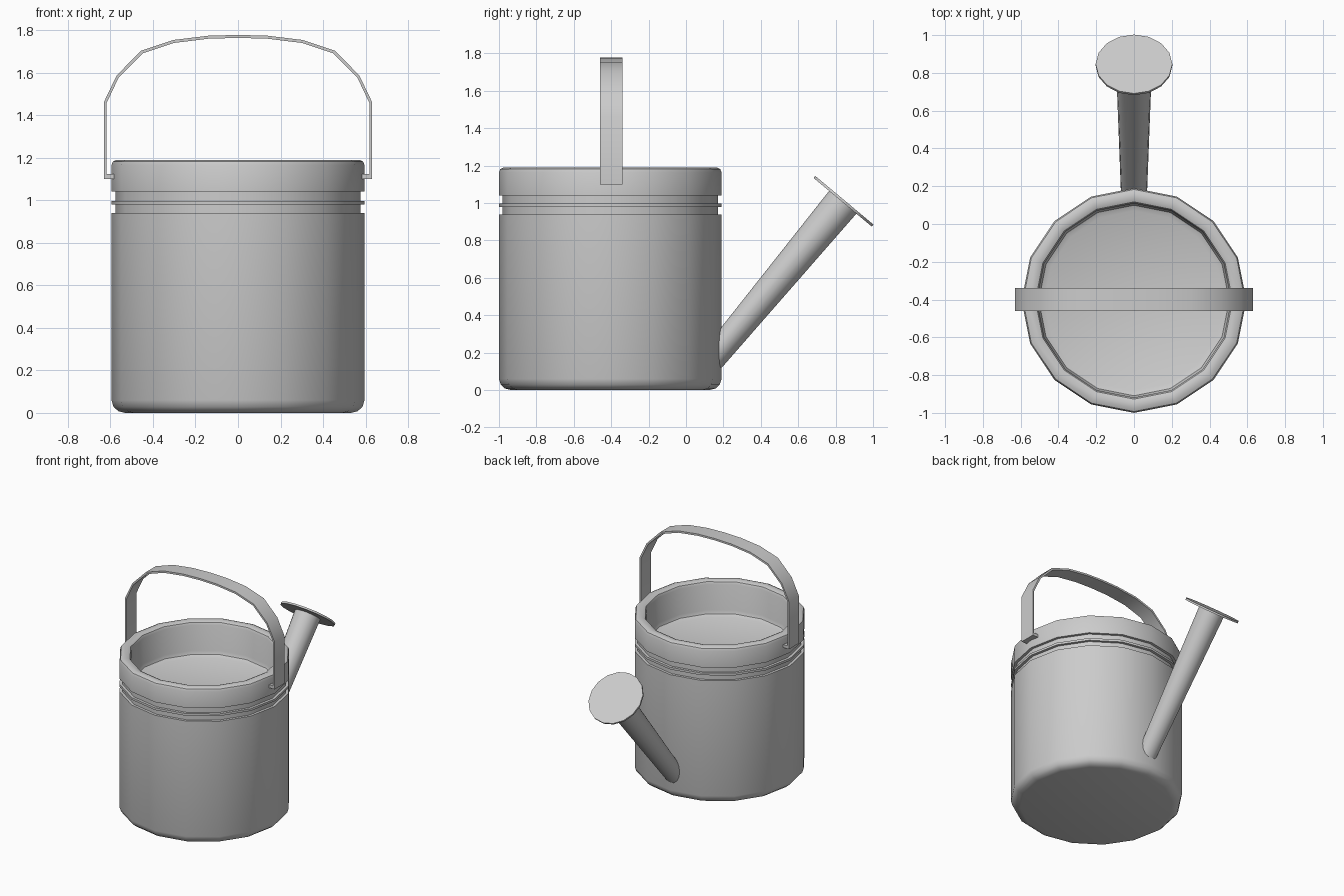
import bpy, bmesh, math
from mathutils import Vector

if "Cube" in bpy.data.objects:
    bpy.data.objects.remove(bpy.data.objects["Cube"])

SIDES = 16
BODY_Y = -0.405


def finish(name, bm, angle=35):
    bmesh.ops.recalc_face_normals(bm, faces=bm.faces)
    mesh = bpy.data.meshes.new(name)
    bm.to_mesh(mesh)
    bm.free()
    ob = bpy.data.objects.new(name, mesh)
    bpy.context.collection.objects.link(ob)
    bpy.ops.object.select_all(action='DESELECT')
    ob.select_set(True)
    bpy.context.view_layer.objects.active = ob
    bpy.ops.object.shade_smooth_by_angle(angle=math.radians(angle))
    return ob


def lathe(profile):
    """Closed solid of revolution about z from (radius, height) points."""
    bm = bmesh.new()
    rings = []
    for r, z in profile:
        rings.append([bm.verts.new((r * math.cos(2 * math.pi * i / SIDES),
                                    r * math.sin(2 * math.pi * i / SIDES), z))
                      for i in range(SIDES)])
    for a, b in zip(rings, rings[1:]):
        for i in range(SIDES):
            j = (i + 1) % SIDES
            bm.faces.new((a[i], a[j], b[j], b[i]))
    bm.faces.new(rings[0][::-1])
    bm.faces.new(rings[-1])
    return bm


# Bucket: rounded base, two grooves, rounded rim, recessed floor
bm = lathe([(0.53, 0.0), (0.562, 0.008), (0.585, 0.028), (0.595, 0.06),
            (0.595, 0.94), (0.575, 0.94), (0.575, 0.98), (0.595, 0.98),
            (0.595, 0.997), (0.575, 0.997), (0.575, 1.04), (0.595, 1.04),
            (0.595, 1.165), (0.588, 1.182), (0.57, 1.19), (0.54, 1.19),
            (0.522, 1.182), (0.514, 1.165), (0.514, 0.97),
            (0.504, 0.945), (0.475, 0.932)])
bmesh.ops.translate(bm, verts=bm.verts, vec=(0, BODY_Y, 0))
finish("bucket", bm)

# Spout: tapered tube whose lower end is trimmed just inside the bucket wall
axis = Vector((0, 0.641, 0.768)).normalized()
tip = Vector((0, 0.838, 1.004))
rot = axis.to_track_quat('Z', 'Y').to_matrix().to_4x4()
bm = lathe([(0.069, -1.0), (0.095, 0.0)])
bmesh.ops.transform(bm, matrix=rot, verts=bm.verts)
bmesh.ops.translate(bm, verts=bm.verts, vec=tip)
for v in bm.verts:
    if v.co.z < 0.6:
        v.co += axis * ((0.16 - v.co.y) / axis.y)
finish("spout", bm)

# Sprinkler disc on the spout end
bm = lathe([(0.203, 0.0), (0.203, 0.014)])
bmesh.ops.transform(bm, matrix=rot, verts=bm.verts)
bmesh.ops.translate(bm, verts=bm.verts, vec=tip)
finish("sprinkler_disc", bm)

# Handle: flat strip arched over the bucket, with tabs folded in at both ends
outer = [(0.58, 1.10), (0.631, 1.10), (0.631, 1.46), (0.57, 1.587),
         (0.455, 1.703), (0.305, 1.753), (0.14, 1.773)]
inner = [(0.58, 1.123), (0.618, 1.123), (0.618, 1.456), (0.561, 1.577),
         (0.448, 1.69), (0.302, 1.739), (0.139, 1.759)]


def mirrored(half, top):
    return half + [(0, top)] + [(-x, z) for x, z in reversed(half)]


out, inn = mirrored(outer, 1.777), mirrored(inner, 1.763)
bm = bmesh.new()
loops = [[bm.verts.new((x, -0.4 + dy, z)) for dy in (-0.06, 0.06)
          for x, z in line] for line in (out, inn)]
n = len(out)
o, i = loops
for k in range(n - 1):
    bm.faces.new((o[k], o[k + 1], o[n + k + 1], o[n + k]))
    bm.faces.new((i[k], i[n + k], i[n + k + 1], i[k + 1]))
    for s in (0, n):
        bm.faces.new((o[s + k], i[s + k], i[s + k + 1], o[s + k + 1]))
for k in (0, n - 1):
    bm.faces.new((o[k], o[n + k], i[n + k], i[k]))
finish("handle", bm, 30)
